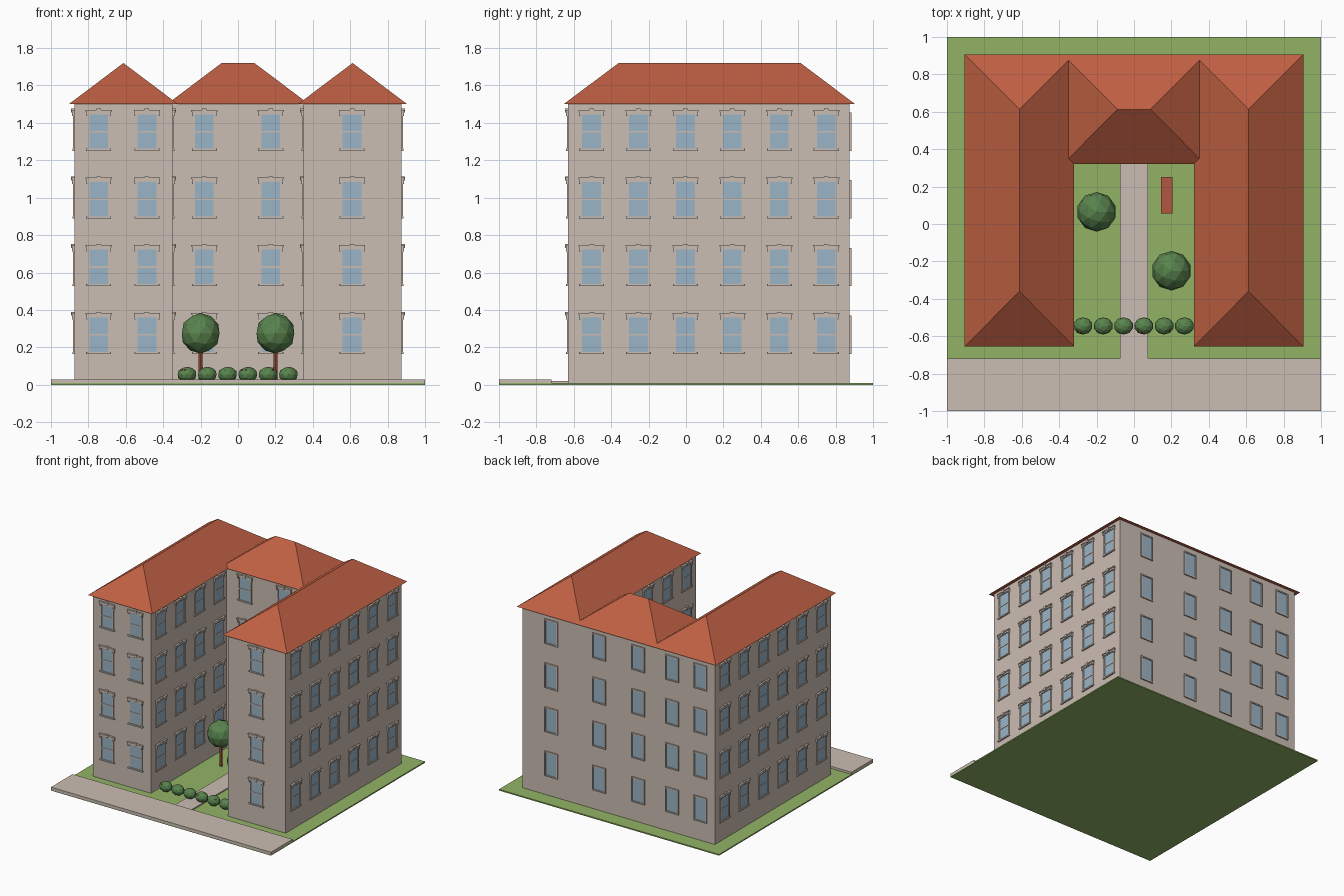
import bpy, bmesh, math, random
from mathutils import Matrix, Vector

if "Cube" in bpy.data.objects:
    bpy.data.objects.remove(bpy.data.objects["Cube"])

random.seed(4)


def material(name, rgb):
    m = bpy.data.materials.new(name)
    m.diffuse_color = (*rgb, 1)
    m.use_nodes = True
    m.node_tree.nodes["Principled BSDF"].inputs["Base Color"].default_value = m.diffuse_color
    return m


STONE = material("stone", (0.60, 0.51, 0.45))
TILE = material("roof tile", (0.52, 0.115, 0.055))
GRASS = material("grass", (0.29, 0.45, 0.13))
GLASS = material("glass", (0.33, 0.46, 0.57))
LEAF = material("leaf", (0.10, 0.23, 0.075))
TIMBER = material("timber", (0.45, 0.095, 0.05))
FLOWER = material("flower red", (0.45, 0.06, 0.04))


def add_mesh(name, bm, *mats):
    bmesh.ops.recalc_face_normals(bm, faces=bm.faces)
    me = bpy.data.meshes.new(name)
    bm.to_mesh(me)
    bm.free()
    for m in mats:
        me.materials.append(m)
    return me


def place(name, me, matrix=None):
    ob = bpy.data.objects.new(name, me)
    bpy.context.collection.objects.link(ob)
    if matrix is not None:
        ob.matrix_world = matrix
    return ob


def box(bm, x0, x1, y0, y1, z0, z1, mat=0):
    """Add a box to bm between the given limits."""
    m = Matrix.Translation(((x0 + x1) / 2, (y0 + y1) / 2, (z0 + z1) / 2)) @ \
        Matrix.Diagonal((x1 - x0, y1 - y0, z1 - z0, 1))
    r = bmesh.ops.create_cube(bm, size=1, matrix=m)
    for f in {f for v in r["verts"] for f in v.link_faces}:
        f.material_index = mat


def boxes(name, mat, *limits):
    bm = bmesh.new()
    for lim in limits:
        box(bm, *lim)
    return place(name, add_mesh(name, bm, mat))


# Ground, pavement and courtyard path
boxes("lawn", GRASS, (-1, 1, -1, 1, 0, 0.01))
boxes("pavement", STONE, (-1, 1, -1, -0.72, 0.005, 0.028))
boxes("courtyard_path", STONE, (-0.075, 0.075, -0.72, 0.36, 0.005, 0.02))

# U-shaped walls extruded from the plan
bm = bmesh.new()
plan = [(-0.875, -0.63), (-0.35, -0.63), (-0.35, 0.35), (0.35, 0.35),
        (0.35, -0.63), (0.875, -0.63), (0.875, 0.875), (-0.875, 0.875)]
base = bm.faces.new([bm.verts.new((x, y, 0.005)) for x, y in plan])
top = bmesh.ops.extrude_face_region(bm, geom=[base])
bmesh.ops.translate(bm, vec=(0, 0, 1.497),
                    verts=[v for v in top["geom"] if isinstance(v, bmesh.types.BMVert)])
place("walls", add_mesh("walls", bm, STONE))


# Hipped roofs
def hip_roof(name, x0, x1, y0, y1, ridge_a, ridge_b, z0=1.5, z1=1.72):
    bm = bmesh.new()
    a, b, c, d = [bm.verts.new((x, y, z0)) for x, y in
                  ((x0, y0), (x1, y0), (x1, y1), (x0, y1))]
    p, q = bm.verts.new((*ridge_a, z1)), bm.verts.new((*ridge_b, z1))
    if ridge_a[0] == ridge_b[0]:
        faces = [(a, b, p), (b, c, q, p), (c, d, q), (d, a, p, q)]
    else:
        faces = [(a, b, q, p), (b, c, q), (c, d, p, q), (d, a, p)]
    for f in faces + [(d, c, b, a)]:
        bm.faces.new(f)
    place(name, add_mesh(name, bm, TILE))


for side, x in (("left", -0.6125), ("right", 0.6125)):
    hip_roof(side + "_wing_roof", x - 0.2925, x + 0.2925, -0.655, 0.905,
             (x, -0.36), (x, 0.613))
hip_roof("centre_roof", -0.38, 0.38, 0.32, 0.905, (-0.088, 0.613), (0.088, 0.613))


# Windows: local frame has the wall at y = 0, outside towards -y, sill at z = 0
def frame_and_glass(bm, depth):
    box(bm, -0.052, 0.052, -0.003, 0.004, 0.008, 0.2, 1)
    for s in (-1, 1):
        box(bm, *sorted((s * 0.050, s * 0.060)), -depth, 0.004, 0.0, 0.205)
    box(bm, -0.05, 0.05, -depth, 0.004, 0.195, 0.205)


bm = bmesh.new()
frame_and_glass(bm, 0.007)
box(bm, -0.05, 0.05, -0.006, 0.004, 0.098, 0.107)       # meeting rail
box(bm, -0.067, 0.067, -0.011, 0.004, 0.0, 0.011)       # sill
box(bm, -0.064, 0.064, -0.011, 0.004, 0.198, 0.211)     # hood
box(bm, -0.070, 0.070, -0.016, 0.004, 0.211, 0.219)     # cornice
box(bm, -0.012, 0.012, -0.018, 0.004, 0.204, 0.225)     # keystone
for s in (-1, 1):                                       # brackets
    box(bm, *sorted((s * 0.055, s * 0.066)), -0.012, 0.004, 0.185, 0.211)
hooded = add_mesh("hooded_window", bm, STONE, GLASS)

bm = bmesh.new()
frame_and_glass(bm, 0.01)
box(bm, -0.05, 0.05, -0.01, 0.004, 0.0, 0.01)
plain = add_mesh("plain_window", bm, STONE, GLASS)

cross = [-0.745, -0.487, -0.18, 0.175, 0.61]
along = [-0.505 + 0.251 * i for i in range(6)]
spots = []                                              # (mesh, x, y, turn)
for x in cross:
    spots.append((hooded, x, 0.35 if abs(x) < 0.35 else -0.63, 0))
    spots.append((plain, x, 0.875, 180))
for i, y in enumerate(along):
    spots += [(hooded, 0.875, y, 90), (hooded, -0.875, y, -90)]
    if i < 4:                                           # courtyard sides
        spots += [(hooded, 0.35, y, -90), (hooded, -0.35, y, 90)]
for floor in range(4):
    for me, x, y, turn in spots:
        place("window", me, Matrix.Translation((x, y, 0.165 + 0.362 * floor)) @
              Matrix.Rotation(math.radians(turn), 4, 'Z'))


# Trees
def ball(bm, centre, scale, subdivisions=2):
    bmesh.ops.create_icosphere(bm, subdivisions=subdivisions, radius=1,
                               matrix=Matrix.Translation(centre) @ Matrix.Diagonal((*scale, 1)))


for x, y in ((-0.2, 0.065), (0.2, -0.25)):
    bm = bmesh.new()
    ball(bm, (x, y, 0.275), (0.106, 0.106, 0.108))
    place("tree_crown", add_mesh("tree_crown", bm, LEAF))
    bm = bmesh.new()
    bmesh.ops.create_cone(bm, cap_ends=True, segments=8, radius1=0.012, radius2=0.011,
                          depth=0.2, matrix=Matrix.Translation((x, y, 0.102)))
    place("tree_trunk", add_mesh("tree_trunk", bm, TIMBER))

# Hedge of round bushes, some with small flowers
for i in range(6):
    c = Vector((-0.273 + 0.1085 * i, -0.545, 0.055))
    bm = bmesh.new()
    ball(bm, c, (0.052, 0.046, 0.041))
    place("bush", add_mesh("bush", bm, LEAF))
    if i in (0, 3, 4):
        bm = bmesh.new()
        for k in range(3):
            a = random.uniform(3.4, 6.0)
            ball(bm, c + Vector((0.038 * math.cos(a), 0.034 * math.sin(a), 0.024)),
                 (0.005, 0.005, 0.005), 1)
        place("bush_flowers", add_mesh("bush_flowers", bm, FLOWER))

# Courtyard bench
boxes("bench", TIMBER, (0.145, 0.205, 0.055, 0.25, 0.065, 0.078),
      (0.15, 0.20, 0.07, 0.085, 0.005, 0.066), (0.15, 0.20, 0.22, 0.235, 0.005, 0.066))
